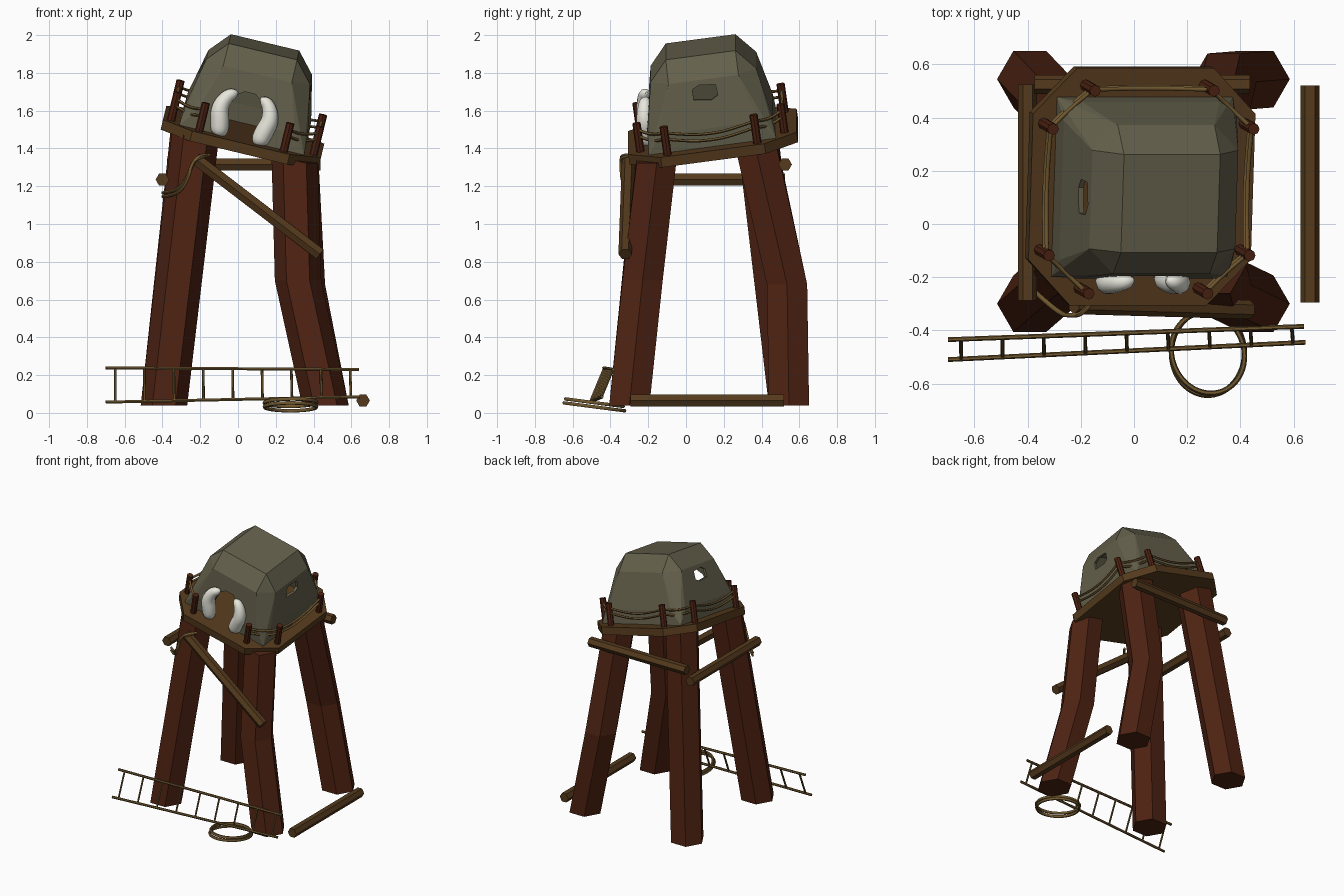
import bpy, bmesh, math
from mathutils import Vector, Matrix

if "Cube" in bpy.data.objects:
    bpy.data.objects.remove(bpy.data.objects["Cube"])


def mat(name, rgb):
    m = bpy.data.materials.new(name)
    m.diffuse_color = (*rgb, 1)
    m.use_nodes = True
    m.node_tree.nodes["Principled BSDF"].inputs["Base Color"].default_value = m.diffuse_color
    return m


RED = mat("red_wood", (0.075, 0.016, 0.006))
WOOD = mat("plank_wood", (0.09, 0.042, 0.012))
ROPE = mat("rope_fibre", (0.16, 0.095, 0.028))
HIDE = mat("hide", (0.125, 0.115, 0.07))
IVORY = mat("ivory", (0.8, 0.8, 0.72))

# Tilted frame shared by deck, hut, posts, rails and tusks
N = Vector((0.24, -0.14, 1)).normalized()
X = Vector((1, 0, -0.24)).normalized()
Y = N.cross(X)
FRAME = Matrix.Translation((0.03, 0.14, 1.489)) @ Matrix((X, Y, N)).transposed().to_4x4()


def add(name, bm, material):
    bmesh.ops.recalc_face_normals(bm, faces=bm.faces)
    me = bpy.data.meshes.new(name)
    bm.to_mesh(me)
    bm.free()
    ob = bpy.data.objects.new(name, me)
    bpy.context.scene.collection.objects.link(ob)
    if material:
        me.materials.append(material)
    return ob


def loft(name, rings, material):
    bm = bmesh.new()
    vs = [[bm.verts.new(p) for p in r] for r in rings]
    n = len(vs[0])
    for a, b in zip(vs, vs[1:]):
        for i in range(n):
            j = (i + 1) % n
            bm.faces.new((a[i], a[j], b[j], b[i]))
    bm.faces.new(vs[0])
    bm.faces.new(vs[-1])
    return add(name, bm, material)


def bar(name, a, b, r, material, sides=6):
    a, b = Vector(a), Vector(b)
    q = (b - a).to_track_quat('Z', 'Y')
    ring = [q @ Vector((r * math.cos(t), r * math.sin(t), 0))
            for t in (2 * math.pi * i / sides for i in range(sides))]
    return loft(name, [[p + c for p in ring] for c in (a, b)], material)


def tube(name, pts, radii, material, cyclic=False, res=1):
    cu = bpy.data.curves.new(name, 'CURVE')
    cu.dimensions = '3D'
    cu.bevel_depth = 1
    cu.bevel_resolution = res
    cu.use_fill_caps = True
    s = cu.splines.new('NURBS')
    s.points.add(len(pts) - 1)
    for p, co, r in zip(s.points, pts, radii):
        p.co = (*co, 1)
        p.radius = r
    s.order_u = 3
    s.resolution_u = 6
    s.use_endpoint_u = not cyclic
    s.use_cyclic_u = cyclic
    cu.materials.append(material)
    ob = bpy.data.objects.new(name, cu)
    bpy.context.scene.collection.objects.link(ob)
    select(ob)
    bpy.ops.object.convert(target='MESH')
    ob = bpy.context.object
    bpy.ops.object.shade_smooth_by_angle(angle=math.radians(60))
    return ob


def select(ob):
    bpy.ops.object.select_all(action='DESELECT')
    ob.select_set(True)
    bpy.context.view_layer.objects.active = ob


# Four hexagonal legs, the right-hand pair bent at mid height
def leg(name, path):
    rings = []
    for k, (x, y, z) in enumerate(path):
        ring = []
        for i in range(6):
            t = i * math.pi / 3
            px, py = x + 0.123 * math.cos(t), y + 0.123 * math.sin(t)
            pz = 1.445 - 0.24 * px + 0.14 * py if k == len(path) - 1 else z
            ring.append((px, py, pz))
        rings.append(ring)
    loft(name, rings, RED)


leg("front_left_leg", [(-0.392, -0.3, 0.04), (-0.225, -0.155, 0)])
leg("back_left_leg", [(-0.392, 0.545, 0.04), (-0.225, 0.37, 0)])
leg("front_right_leg", [(0.463, -0.3, 0.04), (0.318, -0.23, 0.7), (0.3, -0.155, 0)])
leg("back_right_leg", [(0.463, 0.545, 0.04), (0.338, 0.535, 0.68), (0.3, 0.37, 0)])

# Cross beams, one slipped and one fallen
bar("left_beam", (-0.4, -0.288, 1.235), (-0.4, 0.525, 1.235), 0.036, WOOD)
bar("back_beam", (-0.375, 0.525, 1.315), (0.437, 0.525, 1.315), 0.036, WOOD)
bar("slipped_beam", (-0.225, -0.303, 1.345), (0.435, -0.322, 0.84), 0.036, WOOD)
bar("fallen_beam", (0.662, -0.295, 0.065), (0.662, 0.52, 0.065), 0.036, WOOD)

# Octagonal deck
octo = [(0.265, 0.45), (0.43, 0.277)]
octo += [(-x, y) for x, y in octo[::-1]]
octo = [octo[0], octo[3], octo[2]] + [(-octo[1][0], -0.277), (-0.265, -0.45),
                                      (0.265, -0.45), (0.43, -0.277), octo[1]]
loft("deck", [[(x, y, h) for x, y in octo] for h in (-0.055, 0)], WOOD).matrix_world = FRAME

# Hollow bevelled hut
bm = bmesh.new()
for half, cut, h in ((0.34, 0, 0), (0.335, 0.07, 0.1), (0.282, 0.095, 0.355), (0.186, 0, 0.465)):
    for sx in (-1, 1):
        for sy in (-1, 1):
            bm.verts.new((sx * half, sy * (half - cut), h))
            if cut:
                bm.verts.new((sx * (half - cut), sy * half, h))
bmesh.ops.convex_hull(bm, input=bm.verts)
bmesh.ops.dissolve_limit(bm, angle_limit=0.02, verts=bm.verts, edges=bm.edges)
bm.normal_update()
bmesh.ops.delete(bm, geom=[f for f in bm.faces if f.normal.z < -0.9], context='FACES')
hut = add("hut", bm, HIDE)
mod = hut.modifiers.new("wall", 'SOLIDIFY')
mod.thickness = 0.02
mod.offset = -1

# Openings: front door and a window in each side
door = [(-0.09, -0.05), (-0.1, 0.13), (-0.075, 0.215), (-0.03, 0.25),
        (0.03, 0.25), (0.075, 0.215), (0.1, 0.13), (0.09, -0.05)]
window = [(-0.065, 0.255), (0.03, 0.245), (0.065, 0.265), (0.06, 0.32), (-0.025, 0.33), (-0.065, 0.31)]
cutters = [loft("door_cutter", [[(u - 0.015, v, h) for u, h in door] for v in (-0.5, -0.2)], None),
           loft("window_cutter", [[(u, v, h) for v, h in window] for u in (-0.5, 0.5)], None)]
for c in cutters:
    c.hide_render = True
    b = hut.modifiers.new("opening", 'BOOLEAN')
    b.operation = 'DIFFERENCE'
    b.solver = 'EXACT'
    b.object = c
select(hut)
for m in list(hut.modifiers):
    bpy.ops.object.modifier_apply(modifier=m.name)
for c in cutters:
    bpy.data.objects.remove(c)
hut.matrix_world = FRAME

# Tusks either side of the door
for side, s in (("left", -1), ("right", 1)):
    path = [(0.108, -0.345, 0.0), (0.108, -0.345, 0.012), (0.12, -0.345, 0.07), (0.14, -0.345, 0.14),
            (0.115, -0.335, 0.21), (0.075, -0.325, 0.235), (0.062, -0.32, 0.237)]
    tube(side + "_tusk", [(s * u - 0.015, v, h) for u, v, h in path],
         (0.03, 0.046, 0.05, 0.046, 0.036, 0.027, 0.006), IVORY, res=3).matrix_world = FRAME

# Railing posts, joined by sagging ropes on every side but the front
posts = [(0.23, -0.385), (0.388, -0.24), (0.388, 0.24), (0.23, 0.385),
         (-0.23, 0.385), (-0.388, 0.24), (-0.388, -0.24), (-0.23, -0.385)]
for i, (u, v) in enumerate(posts):
    bar(f"rail_post_{i}", (u, v, -0.02), (u, v, 0.155), 0.022, RED, 8).matrix_world = FRAME
for i, (a, b) in enumerate(zip(posts, posts[1:])):
    a, b = Vector((*a, 0)), Vector((*b, 0))
    for h in (0.12, 0.085):
        sag = 0.08 * (b - a).length
        pts = [a.lerp(b, t) + Vector((0, 0, h - sag * 4 * t * (1 - t))) for t in (0, 0.25, 0.5, 0.75, 1)]
        tube(f"rail_rope_{i}", pts, [0.008] * 5, ROPE).matrix_world = FRAME

# Ladder lying on its side
top = Vector((-0.7, -0.435, 0.238)), Vector((0.64, -0.385, 0.23))
low = Vector((-0.7, -0.51, 0.057)), Vector((0.645, -0.445, 0.085))
bar("ladder_top_rail", *top, 0.009, ROPE)
bar("ladder_low_rail", *low, 0.009, ROPE)
for i in range(9):
    t = 0.037 + i * 0.116
    bar(f"ladder_rung_{i}", top[0].lerp(top[1], t), low[0].lerp(low[1], t), 0.007, ROPE)

# Rope coil on the ground
for k in range(2):
    pts = []
    for i in range(12):
        t = i * math.pi / 6
        y = -0.485 + (0.165 - 0.008 * k) * math.sin(t)
        x = 0.278 + 0.142 * math.cos(t) - 0.012 * k * math.sin(t)
        pts.append((x, y, 0.04 - 0.13 * (y + 0.485) + (0.014 if k else -0.008)))
    tube(f"rope_coil_{k}", pts, [0.01] * 12, ROPE, cyclic=True)

# Loose lashing between the left beam and the slipped beam
for k in range(2):
    d = 0.02 * k
    tube(f"loose_lashing_{k}", [(-0.4, -0.23, 1.145 + d), (-0.33, -0.295, 1.15 + d), (-0.27, -0.34, 1.22 + d),
                                (-0.24, -0.345, 1.33), (-0.19, -0.34, 1.36 + d / 2), (-0.15, -0.28, 1.365)],
         [0.009] * 6, ROPE)
